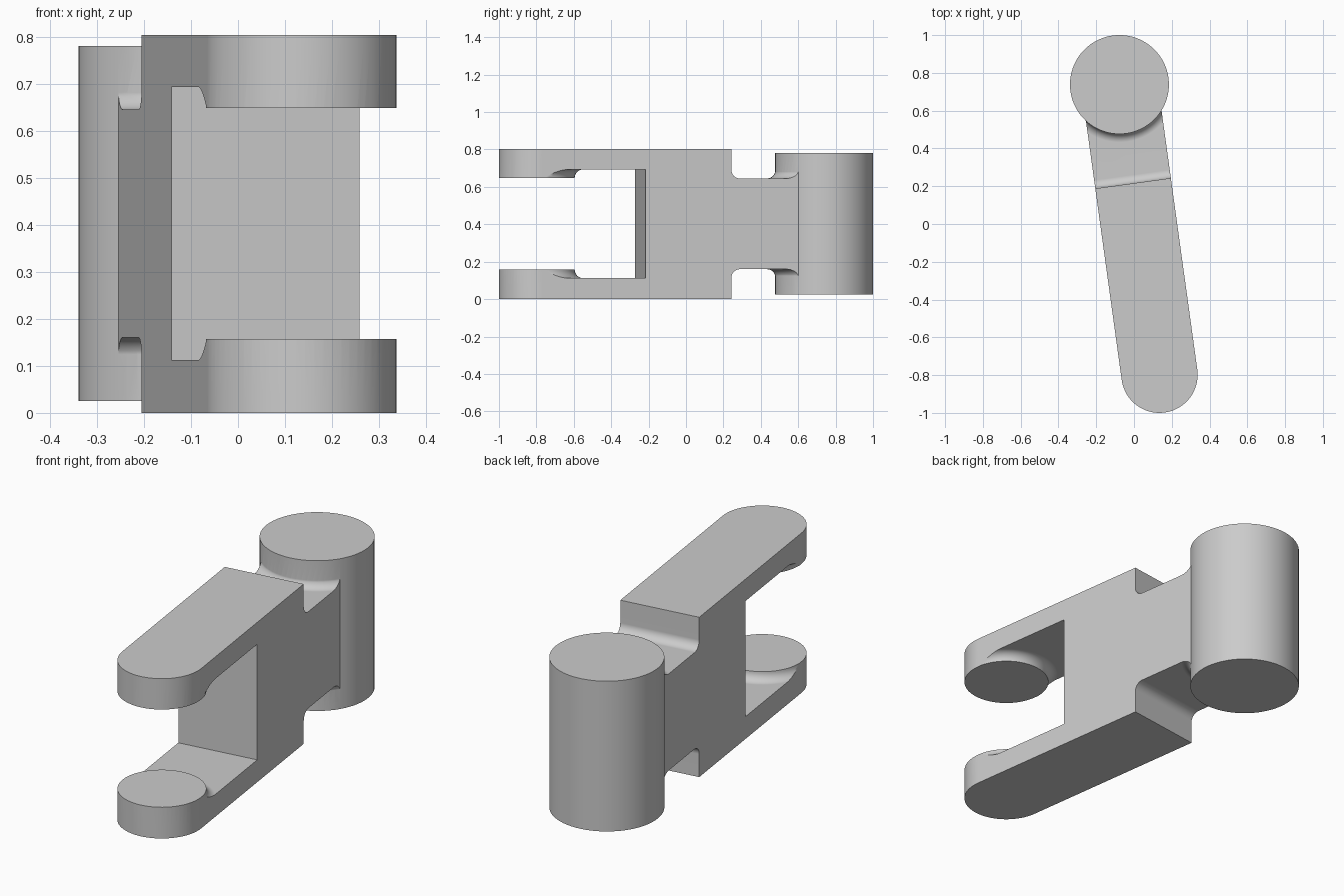
import bpy, bmesh, math
from mathutils import Matrix, Vector

if "Cube" in bpy.data.objects:
    bpy.data.objects.remove(bpy.data.objects["Cube"], do_unlink=True)

# Main sizes: local y runs from the fork pivot to the pin
HEIGHT, MID = 0.803, 0.4025
WIDTH = 0.202              # half width and fork end radius
BLOCK_END, PIN_Y, PIN_R = 1.023, 1.551, 0.262
PIN_LOW, PIN_TOP = 0.025, 0.78
SLOT_END, SLOT_TOP, BOSS_TOP = 0.559, 0.693, 0.648
NECK_TOP, FILLET = 0.645, 0.045


def finish(name, bm):
    bmesh.ops.remove_doubles(bm, verts=bm.verts, dist=1e-5)
    bmesh.ops.recalc_face_normals(bm, faces=bm.faces)
    mesh = bpy.data.meshes.new(name)
    bm.to_mesh(mesh)
    bm.free()
    ob = bpy.data.objects.new(name, mesh)
    bpy.context.collection.objects.link(ob)
    return ob


def prism(name, points, direction):
    bm = bmesh.new()
    face = bm.faces.new([bm.verts.new(p) for p in points])
    top = bmesh.ops.extrude_face_region(bm, geom=[face])["geom"]
    verts = [g for g in top if isinstance(g, bmesh.types.BMVert)]
    bmesh.ops.translate(bm, vec=Vector(direction), verts=verts)
    return finish(name, bm)


def lathe(name, profile, y, steps=64):
    bm = bmesh.new()
    verts = [bm.verts.new((r, y, z)) for r, z in profile]
    edges = [bm.edges.new(pair) for pair in zip(verts, verts[1:])]
    bmesh.ops.spin(bm, geom=verts + edges, cent=(0, y, 0), axis=(0, 0, 1),
                   angle=math.tau, steps=steps)
    return finish(name, bm)


def boolean(target, tool, operation):
    mod = target.modifiers.new(operation.title(), "BOOLEAN")
    mod.operation, mod.object, mod.solver = operation, tool, "EXACT"
    bpy.ops.object.select_all(action="DESELECT")
    bpy.context.view_layer.objects.active = target
    target.select_set(True)
    bpy.ops.object.modifier_apply(modifier=mod.name)
    bpy.data.objects.remove(tool, do_unlink=True)


def arc(cx, cz, start, end, steps=8):
    angles = [math.radians(start + (end - start) * i / steps) for i in range(steps + 1)]
    return [(cx + FILLET * math.cos(a), cz + FILLET * math.sin(a)) for a in angles]


def flip(points, side):
    # Mirror upper profiles about mid height
    return [(a, MID + side * (z - MID)) for a, z in points]


# Body: long bar with one rounded end, reaching into the pin
plan = [(WIDTH * math.cos(a), WIDTH * math.sin(a), 0)
        for a in (math.pi + math.pi * i / 32 for i in range(33))]
plan += [(WIDTH, PIN_Y, 0), (-WIDTH, PIN_Y, 0)]
link = prism("clevis_link", plan, (0, 0, HEIGHT))

# Fork slot, leaving a filleted round boss on each inner face
low = 2 * MID - SLOT_TOP
slot = prism("slot_cutter", [(-1, -1, low), (-1, SLOT_END, low),
             (-1, SLOT_END, SLOT_TOP), (-1, -1, SLOT_TOP)], (2, 0, 0))
boss_r = WIDTH + 0.001
boss = [(0, BOSS_TOP), (boss_r, BOSS_TOP)]
boss += arc(boss_r + FILLET, SLOT_TOP - FILLET, 180, 90)[1:]
boss += [(boss_r + FILLET, SLOT_TOP + 0.05), (0, SLOT_TOP + 0.05)]
for side in (1, -1):
    boolean(slot, lathe("boss_form", flip(boss, side), 0), "DIFFERENCE")
boolean(link, slot, "DIFFERENCE")

# Neck recesses above and below, filleted into block and pin
collar_r = PIN_R - 0.001
for side in (1, -1):
    recess = [(BLOCK_END, 1.2)]
    recess += arc(BLOCK_END + FILLET, NECK_TOP + FILLET, 180, 270)
    recess += [(2.2, NECK_TOP), (2.2, 1.2)]
    cutter = prism("neck_cutter", [(-1, y, z) for y, z in flip(recess, side)], (2, 0, 0))
    collar = [(0, PIN_TOP - 0.01), (collar_r, PIN_TOP - 0.01)]
    collar += arc(collar_r + FILLET, NECK_TOP + FILLET, 180, 270)
    collar += [(collar_r + FILLET, NECK_TOP - 0.05), (0, NECK_TOP - 0.05)]
    boolean(cutter, lathe("collar_form", flip(collar, side), PIN_Y), "DIFFERENCE")
    boolean(link, cutter, "DIFFERENCE")

# Upright pin at the back
pin = lathe("pin", [(0, PIN_LOW), (PIN_R, PIN_LOW), (PIN_R, PIN_TOP), (0, PIN_TOP)], PIN_Y)
boolean(link, pin, "UNION")

# Swing the link into place
link.data.transform(Matrix.Translation((0.135, -0.798, 0))
                    @ Matrix.Rotation(math.radians(7.86), 4, "Z"))

# Plain grey material
grey = bpy.data.materials.new("light_grey")
grey.use_nodes = True
grey.diffuse_color = (0.6, 0.6, 0.6, 1)
grey.node_tree.nodes["Principled BSDF"].inputs["Base Color"].default_value = (0.6, 0.6, 0.6, 1)
link.data.materials.clear()
link.data.materials.append(grey)
for face in link.data.polygons:
    face.material_index = 0

# Smooth rounds, crisp edges
bpy.ops.object.select_all(action="DESELECT")
bpy.context.view_layer.objects.active = link
link.select_set(True)
bpy.ops.object.shade_smooth_by_angle(angle=math.radians(30))
weighted = link.modifiers.new("Flat face normals", "WEIGHTED_NORMAL")
weighted.keep_sharp = True
